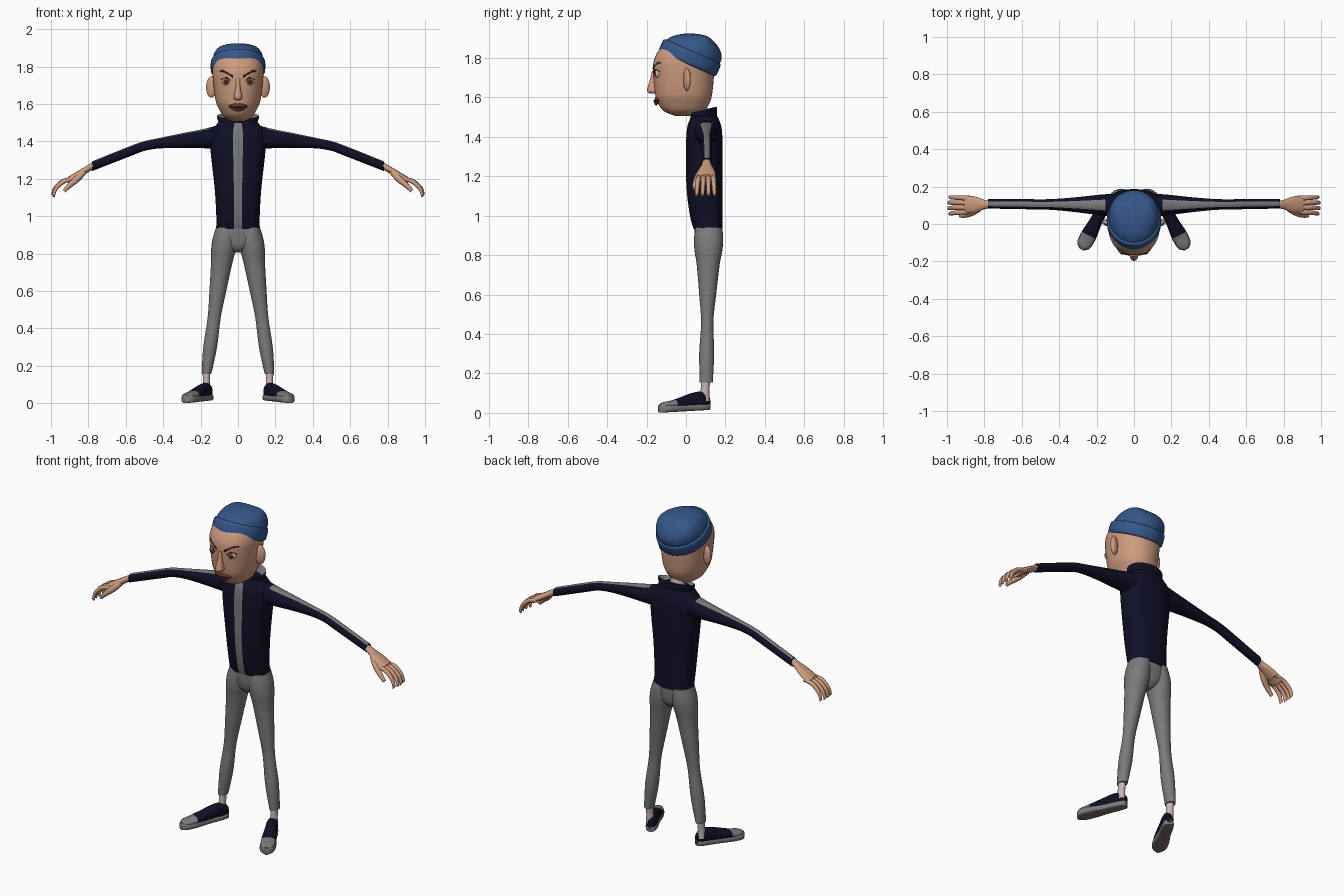
import bpy, bmesh
from math import cos, sin, pi, radians, sqrt
from mathutils import Vector, Matrix

cube = bpy.data.objects.get("Cube")
if cube:
    bpy.data.objects.remove(cube, do_unlink=True)


def material(name, red, green, blue_part):
    m = bpy.data.materials.new(name)
    m.use_nodes = True
    color = (red, green, blue_part, 1)
    m.diffuse_color = color
    bsdf = m.node_tree.nodes["Principled BSDF"]
    bsdf.inputs["Base Color"].default_value = color
    bsdf.inputs["Roughness"].default_value = .8
    return m


skin = material("skin", .62, .33, .21)
pale = material("pale pink skin", .62, .46, .46)
navy = material("navy cloth", .005, .005, .02)
grey = material("grey cloth", .19, .2, .2)
blue = material("blue knit", .035, .095, .25)
brown = material("dark brown hair", .05, .01, .01)
white = material("eye white", .6, .5, .46)
iris_brown = material("iris brown", .09, .03, .02)
lip_red = material("lip red brown", .14, .03, .025)
rubber = material("sole underside", .2, .14, .15)

X, Y, Z = Vector((1, 0, 0)), Vector((0, 1, 0)), Vector((0, 0, 1))


def finish(name, bm, mats, rule=None, mirror=False, matrix=None):
    """Turn a bmesh into a shaded object, colouring faces by a rule."""
    bmesh.ops.recalc_face_normals(bm, faces=bm.faces)
    bm.normal_update()
    if rule:
        for face in bm.faces:
            face.material_index = int(rule(face.calc_center_median(), face.normal))
    if matrix:
        bm.transform(matrix)
    mesh = bpy.data.meshes.new(name)
    bm.to_mesh(mesh)
    bm.free()
    for mat in mats:
        mesh.materials.append(mat)
    mesh.shade_smooth()
    mesh.set_sharp_from_angle(angle=radians(50))
    ob = bpy.data.objects.new(name, mesh)
    bpy.context.collection.objects.link(ob)
    if mirror:
        ob.modifiers.new("Mirror", "MIRROR")


def interpolate(rows, steps):
    """Catmull-Rom rows between the given rows."""
    out, last = [], len(rows) - 1
    for i in range(last):
        before, start, end, after = rows[max(0, i - 1)], rows[i], rows[i + 1], rows[min(last, i + 2)]
        for s in range(steps):
            t = s / steps
            out.append([b + t / 2 * (c - a + t * (2 * a - 5 * b + 4 * c - d + t * (3 * (b - c) + d - a)))
                        for a, b, c, d in zip(before, start, end, after)])
    return out + [rows[last]]


def power(value, exponent):
    return abs(value) ** exponent * (1 if value > 0 else -1)


def loft(name, rows, mats, u=X, v=Y, segs=24, steps=4, p=1, caps=True, **options):
    """Skin elliptical rings; each row is x, y, z, radius along u, radius along v."""
    bm = bmesh.new()
    angles = [2 * pi * k / segs for k in range(segs)]
    rings = []
    for x, y, z, a, b in interpolate(rows, steps):
        center = Vector((x, y, z))
        rings.append([bm.verts.new(center + u * a * power(cos(t), p) + v * b * power(sin(t), p))
                      for t in angles])
    for low, high in zip(rings, rings[1:]):
        for k in range(segs):
            bm.faces.new((low[k - 1], low[k], high[k], high[k - 1]))
    if caps:
        bm.faces.new(rings[0])
        bm.faces.new(rings[-1])
    finish(name, bm, mats, **options)


def upright(name, y, rows, mats, **options):
    """Loft straight up; each row is height, half width, half depth."""
    loft(name, [(0, y, z, a, b) for z, a, b in rows], mats, **options)


def ball(name, center, size, mat):
    bm = bmesh.new()
    bmesh.ops.create_uvsphere(bm, u_segments=20, v_segments=12, radius=1)
    place = Matrix.Translation(center) @ Matrix.Rotation(radians(20), 4, "Z") @ Matrix.Diagonal((*size, 1))
    finish(name, bm, [mat], mirror=True, matrix=place)


def face_strip(name, half_width, half_depth, thickness, rows, mat):
    """Thin strip hugging the face; each row is x, height, half height."""
    path = []
    for x, z, half in rows:
        y = -.013 - half_depth * sqrt(1 - (x / half_width) ** 2)
        path.append((x, y, z, thickness, half))
    loft(name, path, [mat], u=Y, v=Z, segs=12, mirror=True)


# Head, neck and nose
upright("head", -.012, [(1.505, .03, .04), (1.53, .075, .1), (1.57, .1, .13), (1.62, .12, .145),
                        (1.74, .135, .155), (1.8, .135, .147), (1.86, .11, .11), (1.89, .05, .06)],
        [skin], segs=40, p=.93)
loft("neck", [(0, .09, 1.46, .045, .035), (0, .07, 1.57, .04, .035)], [pale])
upright("nose", -.168, [(1.735, .01, .004), (1.69, .013, .015), (1.635, .023, .03), (1.62, .012, .015)],
        [skin], segs=16)
ball("ear", (.142, .005, 1.69), (.03, .017, .057), skin)

# Face details
for label, radius, y, mat in (("eyeball", .022, -.145, white), ("iris", .016, -.152, iris_brown),
                              ("pupil", .008, -.158, brown)):
    ball(label, (.064, y, 1.72), (radius, radius * .65, radius * .9), mat)
face_strip("eyelid", .135, .153, .008, [(.04, 1.725, .002), (.06, 1.74, .004), (.09, 1.73, .002)], brown)
face_strip("eyebrow", .135, .153, .008, [(.026, 1.745, .006), (.08, 1.775, .007), (.11, 1.768, .002)], brown)
face_strip("lips", .105, .138, .011, [(0, 1.58, .022), (.025, 1.584, .018), (.052, 1.588, .003)], lip_red)
face_strip("mouth_line", .105, .147, .005, [(0, 1.58, .005), (.02, 1.583, .004), (.044, 1.587, .001)], brown)

# Tilted knitted hat: folded band and domed crown
tilt = Matrix.Translation((0, .005, 1.77)) @ Matrix.Rotation(radians(-24), 4, "X")
upright("hat_band", 0, [(h, .135 + g, .149 + g) for h, g in ((0, 0), (.01, .01), (.06, .01), (.07, 0))],
        [blue], segs=40, matrix=tilt)
dome = [radians(step * 11) for step in range(9)]
loft("hat_crown", [(0, .035 * sin(t), .06 + .11 * sin(t), .136 * sqrt(cos(t)), .149 * cos(t) ** 1.35)
                   for t in dome], [blue], segs=40, steps=2, matrix=tilt)

# Jacket with a straight lower back and a front stripe
jacket = [(.93, .117, .073), (1, .116, .083), (1.15, .125, .092), (1.35, .147, .093), (1.44, .148, .088),
          (1.48, .122, .077), (1.505, .1, .065), (1.51, .07, .045)]
loft("jacket", [(0, .186 - b if z < 1.2 else .093, z, a, b) for z, a, b in jacket], [navy, grey],
     segs=48, p=.85, rule=lambda c, n: abs(c.x) < .018 and n.y < -.5)


def is_lining(c, n):
    return n.z > .6 or c.x * n.x + (c.y - .09) * n.y < 0


upright("collar", .09, [(1.49, .1, .066), (1.53, .113, .067), (1.535, .105, .06), (1.5, .076, .046)],
        [navy, grey], v=Y + Z / 4, segs=40, steps=2, caps=False, rule=is_lining)

# Sleeves with a stripe along the top
sleeve = [(.09, 1.425, .062, .066), (.18, 1.415, .055, .052), (.3, 1.404, .041, .039), (.42, 1.39, .03, .028),
          (.5, 1.375, .027, .026), (.57, 1.35, .027, .027), (.78, 1.267, .025, .026)]
loft("sleeve", [(x, .1 + x / 100, z, a, b) for x, z, a, b in sleeve], [navy, grey], u=Y, v=Z, mirror=True,
     rule=lambda c, n: c.x > .16 and n.z > .8 and abs(n.y) < .5)

# Hands with curled fingers
palm = [(.765, .02), (.8, .025), (.84, .04), (.88, .047), (.91, .043)]
loft("palm", [(x, .104, 1.735 - .6 * x, a, .02) for x, a in palm], [skin], u=Y, v=Z, mirror=True)
bend = Vector((.65, 0, .76))
for i, label in enumerate(("index", "middle", "ring", "little")):
    length = .12 - .006 * abs(i - 1.5)
    curl = [(.875 + length * sin(t), .066 + .024 * i + .004 * t * (i - 2), 1.1 + .1 * cos(t),
             .013 * cos(t / 2), .013 * cos(t / 2)) for t in (0, .5, 1, 1.3, 1.5)]
    loft(label + "_finger", curl, [skin], u=Y, v=bend, segs=12, mirror=True)
thumb = [(.82, .085, 1.24, .015), (.86, .063, 1.2, .018), (.9, .048, 1.165, .014), (.93, .044, 1.135, .01)]
loft("thumb", [(*row, row[-1]) for row in thumb], [skin], u=Y, v=bend, segs=12, mirror=True)

# Trousers: legs lean outwards towards the feet
leg = [(.155, .025, .034), (.2, .03, .035), (.31, .037, .038), (.46, .035, .031), (.6, .045, .043),
       (.75, .057, .058), (.82, .066, .07), (.88, .066, .074), (.94, .056, .068)]
loft("trouser_leg", [(.19 - .137 * z, .1 + z / 60, z, a, b) for z, a, b in leg], [grey], mirror=True)
upright("trouser_hips", .113, [(.805, .02, .03), (.83, .07, .055), (.87, .12, .066), (.94, .113, .071)],
        [grey], p=.9)
loft("ankle", [(.169, .092, .06, .023, .028), (.169, .096, .11, .019, .022), (.169, .1, .165, .02, .024)],
     [pale], mirror=True)

# Shoes, turned outwards
ahead = Vector((.46, -.888, 0))
side = Vector((.888, .46, 0))
heel = Vector((.15, .117, 0))


def shoe_part(name, stations, mats, rule, p):
    """Stations are distance from heel, half width, bottom and top heights."""
    rows = []
    for distance, width, low, high in stations:
        c = heel + ahead * distance
        rows.append((c.x, c.y, (low + high) / 2, width, (high - low) / 2))
    loft(name, rows, mats, u=side, v=Z, p=p, mirror=True, rule=rule)


sole = [(0, .015), (.01, .026), (.05, .033), (.12, .034), (.2, .043), (.26, .038), (.285, .012)]
shoe_part("shoe_sole", [(t, w, .015 - .05 * t, .047 - .02 * t) for t, w in sole], [grey, rubber],
          lambda c, n: n.z < -.7, .55)
upper = [(0, .015, .08), (.02, .026, .1), (.05, .031, .108), (.1, .033, .1), (.2, .04, .066),
         (.26, .033, .054), (.28, .012, .045)]
shoe_part("shoe_upper", [(t, w, .022, top) for t, w, top in upper], [navy, grey],
          lambda c, n: (c - heel).dot(ahead) > .2, .85)
